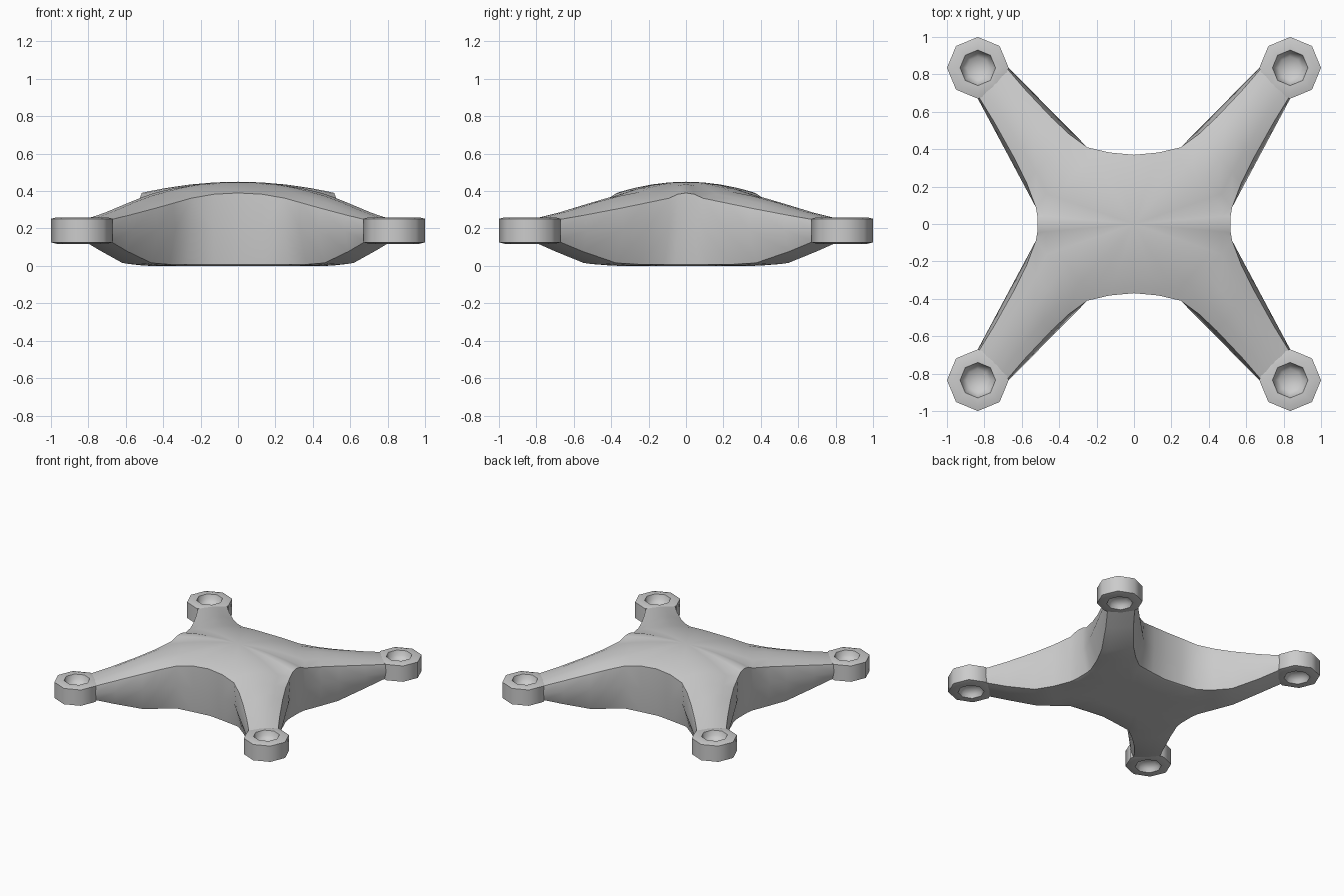
import bpy, bmesh, math
from mathutils import Vector

if "Cube" in bpy.data.objects:
    bpy.data.objects.remove(bpy.data.objects["Cube"])

RING = 0.835          # motor mount centre in x and y


def add_grid(bm, rows):
    """Skin a list of equal-length point rows with quads."""
    vs = [[bm.verts.new(p) for p in r] for r in rows]
    for a, b in zip(vs, vs[1:]):
        for i in range(len(a) - 1):
            bm.faces.new((a[i], a[i + 1], b[i + 1], b[i]))


def finish(name, bm, angle):
    """Weld a quarter, mirror it in x and y and shade it."""
    bmesh.ops.remove_doubles(bm, verts=bm.verts, dist=0.0005)
    me = bpy.data.meshes.new(name)
    bm.to_mesh(me)
    bm.free()
    ob = bpy.data.objects.new(name, me)
    bpy.context.collection.objects.link(ob)
    bpy.ops.object.select_all(action='DESELECT')
    ob.select_set(True)
    bpy.context.view_layer.objects.active = ob
    mod = ob.modifiers.new("mirror", 'MIRROR')
    mod.use_axis = (True, True, False)
    mod.merge_threshold = 0.001
    bpy.ops.object.modifier_apply(modifier=mod.name)
    bm = bmesh.new()
    bm.from_mesh(me)
    bmesh.ops.recalc_face_normals(bm, faces=bm.faces)
    bm.to_mesh(me)
    bm.free()
    bpy.ops.object.shade_smooth_by_angle(angle=math.radians(angle))
    return ob


# Arm cross-sections: the silhouette edges run from waist to motor mount
P0, P1 = Vector((0.525, 0.09)), Vector((0.835, 0.67))
Q0, Q1 = Vector((0.25, 0.41)), Vector((0.67, 0.835))
ACROSS = (0, 0.22, 0.5, 0.78, 1)


def section(t, top, edge, bottom, inset_top, inset_bottom):
    p, q = P0.lerp(P1, t), Q0.lerp(Q1, t)

    def row(inset, z_mid, z_edge):
        pts = []
        for u in ACROSS:
            xy = p.lerp(q, inset + (1 - 2 * inset) * u)
            crown = 1 - (2 * u - 1) ** 2
            pts.append((xy.x, xy.y, z_edge + (z_mid - z_edge) * crown))
        return pts
    tops = row(inset_top, top, edge)
    bots = row(inset_bottom, bottom, bottom + 0.008)
    mid = 0.20 - 0.01 * t
    return tops, bots, (p.x, p.y, mid), (q.x, q.y, mid)


# station, top middle, top edge, underside, insets
stations = [section(*s) for s in (
    (0.00, 0.395, 0.362, 0.0, 0.00, 0.08),
    (0.20, 0.375, 0.335, 0.0, 0.05, 0.13),
    (0.42, 0.345, 0.308, 0.008, 0.07, 0.16),
    (0.75, 0.293, 0.272, 0.070, 0.07, 0.14),
    (1.00, 0.258, 0.248, 0.124, 0.04, 0.08))]

bm = bmesh.new()

# Arm: top, underside, two side walls and the end hidden in the mount
add_grid(bm, [s[0] for s in stations])
add_grid(bm, [s[1] for s in stations])
add_grid(bm, [(s[0][0], s[2], s[1][0]) for s in stations])
add_grid(bm, [(s[0][-1], s[3], s[1][-1]) for s in stations])

# Central shell: domed top and flat underside, as rings shrinking to the centre
t0, b0, pm, qm = stations[0]
rim = [(0.515, 0, 0.39), (0.517, 0.045, 0.383)] + t0 + [(0.13, 0.382, 0.383), (0, 0.37, 0.39)]
base = [(0.495, 0, 0.008), (0.495, 0.06, 0.008)] + b0 + [(0.13, 0.365, 0.008), (0, 0.35, 0.008)]
add_grid(bm, [[(x * r, y * r, z + (0.45 - z) * (1 - r * r)) for x, y, z in rim]
              for r in (0, 0.25, 0.5, 0.75, 0.9, 1)])
add_grid(bm, [[(x * r, y * r, z if r == 1 else 0) for x, y, z in base]
              for r in (0, 0.5, 0.95, 1)])

# Waist walls between neighbouring arms
mids_x = [(0.515, 0, 0.2), (0.517, 0.045, 0.2), pm]
mids_y = [qm, (0.13, 0.382, 0.2), (0, 0.37, 0.2)]
add_grid(bm, [rim[:3], mids_x, base[:3]])
add_grid(bm, [rim[-3:], mids_y, base[-3:]])
finish("drone_body", bm, 45)

# Motor mounts: eight-sided rings with a shallow cup above and below
profile = [(0, 0.195), (0.06, 0.2), (0.085, 0.225), (0.095, 0.26), (0.135, 0.26),
           (0.165, 0.252), (0.165, 0.126), (0.135, 0.118), (0.095, 0.118),
           (0.085, 0.145), (0.06, 0.17), (0, 0.175)]
bm = bmesh.new()
add_grid(bm, [[(RING + r * math.cos(a), RING + r * math.sin(a), z) for r, z in profile]
              for a in (k * math.pi / 4 for k in range(9))])
finish("motor_mounts", bm, 50)
